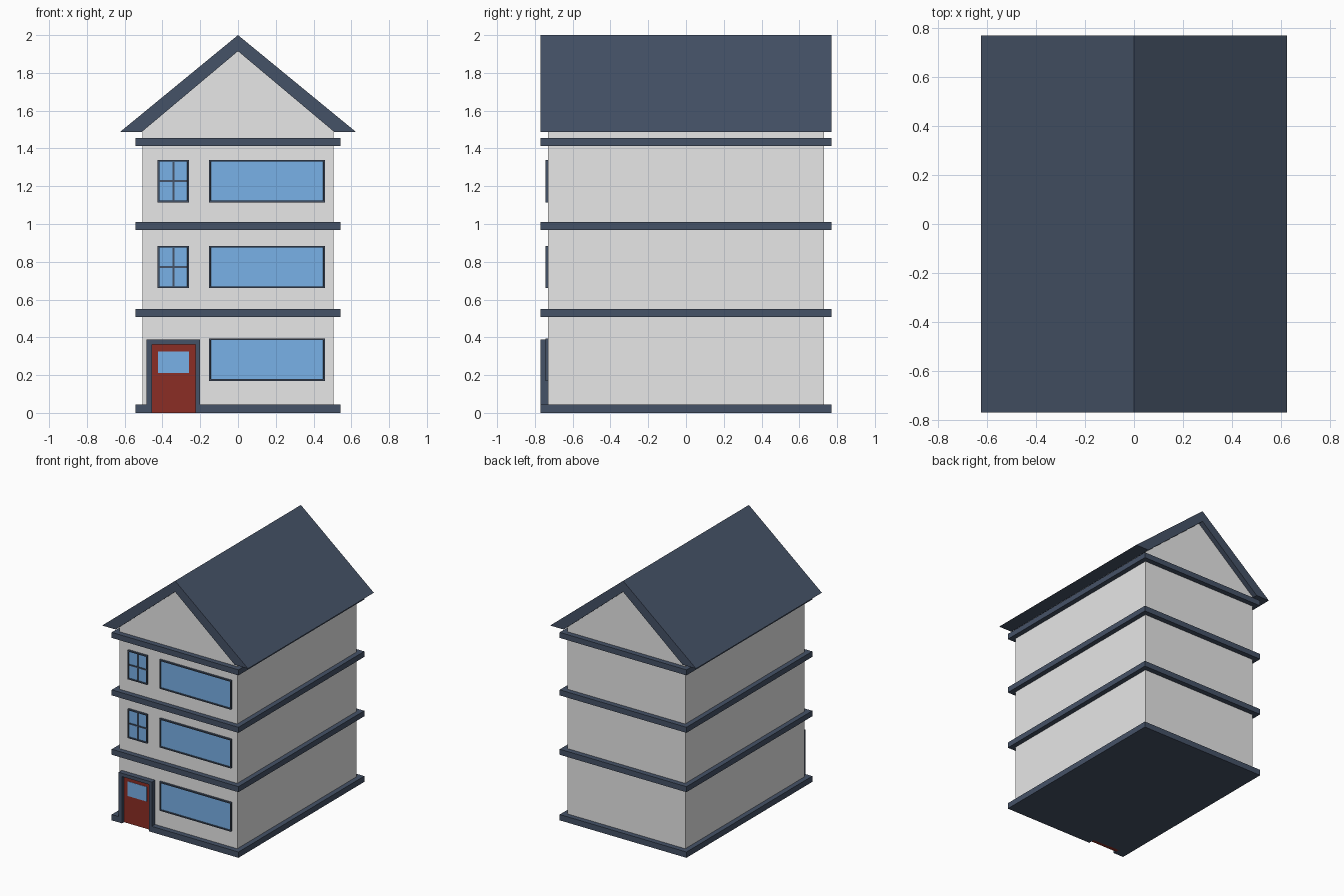
import bpy, bmesh
from mathutils import Vector

if "Cube" in bpy.data.objects:
    bpy.data.objects.remove(bpy.data.objects["Cube"])


def material(name, rgb):
    m = bpy.data.materials.new(name)
    m.diffuse_color = (*rgb, 1)
    m.use_nodes = True
    m.node_tree.nodes["Principled BSDF"].inputs["Base Color"].default_value = m.diffuse_color
    return m


WALL = material("pale grey wall", (0.8, 0.8, 0.8))
TRIM = material("slate blue trim", (0.06, 0.085, 0.135))
GLASS = material("blue glass", (0.19, 0.44, 0.8))
RED = material("red door", (0.26, 0.027, 0.018))


def finish(bm, name, *mats):
    me = bpy.data.meshes.new(name)
    bm.to_mesh(me)
    bm.free()
    for m in mats:
        me.materials.append(m)
    ob = bpy.data.objects.new(name, me)
    bpy.context.collection.objects.link(ob)
    return ob


def prism_bm(pts, a, b, axis):
    """Extrude a 2D outline: 'Y' takes (x, z) points, 'Z' takes (x, y) points."""
    bm = bmesh.new()
    up = axis == 'Z'
    vs = [bm.verts.new((p, q, a) if up else (p, a, q)) for p, q in pts]
    f = bm.faces.new(vs)
    ext = bmesh.ops.extrude_face_region(bm, geom=[f])
    move = Vector((0, 0, b - a)) if up else Vector((0, b - a, 0))
    bmesh.ops.translate(bm, vec=move, verts=[v for v in ext["geom"] if isinstance(v, bmesh.types.BMVert)])
    bmesh.ops.recalc_face_normals(bm, faces=bm.faces)
    return bm


def prism(name, pts, a, b, axis, mat):
    return finish(prism_bm(pts, a, b, axis), name, mat)


def rect(x0, x1, z0, z1):
    return [(x0, z0), (x1, z0), (x1, z1), (x0, z1)]


def window(name, x0, x1, z0, z1, bars=False):
    """Raised frame with sunken glass, optionally with cross bars."""
    bm = prism_bm(rect(x0, x1, z0, z1), -0.745, -0.725, 'Y')
    bm.faces.ensure_lookup_table()
    front = min(bm.faces, key=lambda f: f.normal.y)
    bmesh.ops.inset_region(bm, faces=[front], thickness=0.012)
    r = bmesh.ops.extrude_discrete_faces(bm, faces=[front])
    bm.free()
    # Frame as a ring: sunk front face made from an inset region with depth
    bm = prism_bm(rect(x0, x1, z0, z1), -0.745, -0.725, 'Y')
    front = min(bm.faces, key=lambda f: f.normal.y)
    bmesh.ops.inset_region(bm, faces=[front], thickness=0.012)
    bmesh.ops.inset_region(bm, faces=[front], thickness=0.0005, depth=-0.008)
    front.material_index = 1
    finish(bm, name, TRIM, GLASS)
    if bars:
        cx, cz, h = (x0 + x1) / 2, (z0 + z1) / 2, 0.005
        prism(name + "_upright_bar", rect(cx - h, cx + h, z0 + .01, z1 - .01), -0.743, -0.73, 'Y', TRIM)
        prism(name + "_cross_bar", rect(x0 + .01, x1 - .01, cz - h, cz + h), -0.743, -0.73, 'Y', TRIM)


# Walls with gable ends
prism("walls", [(-.505, .02), (.505, .02), (.505, 1.497), (0, 1.92), (-.505, 1.497)],
      -0.73, 0.73, 'Y', WALL)

# Pitched roof with flat-cut eaves
prism("roof", [(-.625, 1.487), (-.51, 1.487), (0, 1.915), (.51, 1.487), (.625, 1.487), (0, 2)],
      -0.77, 0.77, 'Y', TRIM)

# Base slab with a notch for the door
prism("base_slab", [(-.543, -.77), (-.455, -.77), (-.455, -.72), (-.225, -.72), (-.225, -.77),
                    (.543, -.77), (.543, .77), (-.543, .77)], 0, 0.045, 'Z', TRIM)

# Floor bands
for i, z in enumerate((0.508, 0.968, 1.413)):
    prism(f"floor_band_{i + 1}", rect(-.543, .543, -.77, .77), z, z + 0.043, 'Z', TRIM)

# Door and its surround
prism("door", rect(-.456, -.224, 0, .365), -0.745, -0.715, 'Y', RED)
prism("door_glass", rect(-.423, -.26, .212, .325), -0.747, -0.742, 'Y', GLASS)
prism("door_frame", [(-.485, .04), (-.455, .04), (-.455, .362), (-.225, .362),
                     (-.225, .04), (-.2, .04), (-.2, .388), (-.485, .388)],
      -0.77, -0.725, 'Y', TRIM)

# Windows on each floor
for i, z in enumerate((0.17, 0.66, 1.115)):
    window(f"wide_window_{i + 1}", -0.153, 0.46, z, z + 0.224)
    if i:
        window(f"small_window_{i + 1}", -0.425, -0.26, z, z + 0.224, bars=True)
